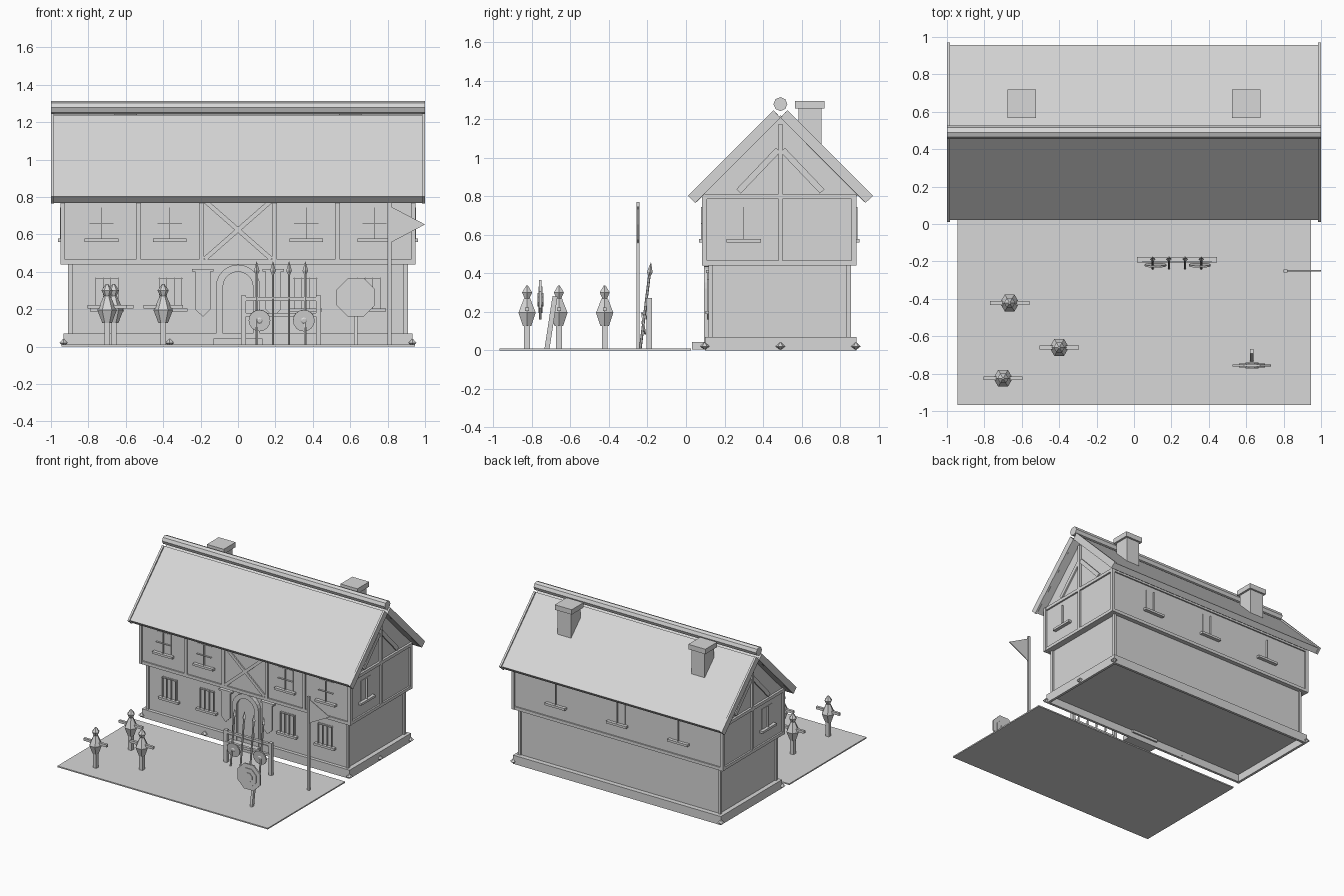
import bpy, bmesh, math
from mathutils import Matrix, Vector

if "Cube" in bpy.data.objects:
    bpy.data.objects.remove(bpy.data.objects["Cube"])

grey = bpy.data.materials.new("plain_grey")
grey.use_nodes = True
grey.diffuse_color = (0.68, 0.68, 0.68, 1)
grey.node_tree.nodes["Principled BSDF"].inputs["Base Color"].default_value = (0.68, 0.68, 0.68, 1)

meshes = {}     # one bmesh per named part
RIDGE = 0.49    # y of the roof ridge
I = Matrix.Identity(4)
T = Matrix.Translation


def part(name):
    return meshes.setdefault(name, bmesh.new())


def box(name, x0, x1, y0, y1, z0, z1, m=I):
    size = Matrix.Diagonal((x1 - x0, y1 - y0, z1 - z0, 1))
    mid = T(((x0 + x1) / 2, (y0 + y1) / 2, (z0 + z1) / 2))
    bmesh.ops.create_cube(part(name), size=1, matrix=m @ mid @ size)


def frame(p, q, side):
    """Matrix at p whose z axis points to q and whose x axis is side."""
    z = (Vector(q) - Vector(p)).normalized()
    x = Vector(side)
    m = Matrix((x, z.cross(x), z)).transposed().to_4x4()
    return T(p) @ m, (Vector(q) - Vector(p)).length


def bar(name, p, q, side, w, d):
    m, length = frame(p, q, side)
    box(name, -w / 2, w / 2, -d / 2, d / 2, 0, length, m)


def lathe(name, profile, sides, m=I):
    """Stack of cone sections through (radius, height) points."""
    for (r0, z0), (r1, z1) in zip(profile, profile[1:]):
        bmesh.ops.create_cone(part(name), cap_ends=True, segments=sides, radius1=r0, radius2=r1,
                              depth=z1 - z0, matrix=m @ T((0, 0, (z0 + z1) / 2)))


def prism(name, points, axis, lo, hi):
    """Extrude a 2D outline along x (points are y, z) or y (points are x, z)."""
    bm = part(name)
    place = (lambda a, b, t: (t, a, b)) if axis == "x" else (lambda a, b, t: (a, t, b))
    face = bm.faces.new([bm.verts.new(place(a, b, lo)) for a, b in points])
    ext = bmesh.ops.extrude_face_region(bm, geom=[face], use_keep_orig=True)
    move = Vector(place(0, 0, hi - lo))
    bmesh.ops.translate(bm, vec=move, verts=[v for v in ext["geom"] if isinstance(v, bmesh.types.BMVert)])


def window(name, x, y, z, angle, upright, cross):
    """Pane, thin glazing fins and sill; local -y points out of the wall."""
    m = T((x, y, z)) @ Matrix.Rotation(angle, 4, "Z")
    w, h, t = 0.065, 0.165, 0.0015
    box(name + "_pane", -w, w, -0.003, 0.01, 0, h, m)
    for u in upright:
        box(name + "_fins", u - t, u + t, -0.018, 0.01, 0, h, m)
    for v in cross:
        box(name + "_fins", -w, w, -0.018, 0.01, v - t, v + t, m)
    box(name + "_sill", -0.09, 0.09, -0.028, 0.01, -0.018, 0, m)


# Ground, step, hollow plinth and corner stones
box("yard", -0.945, 0.945, -0.968, 0.025, 0, 0.01)
box("door_step", -0.13, 0.13, 0.03, 0.11, 0.005, 0.042)
for y in (0.099, 0.866):
    box("plinth", -0.933, 0.933, y, y + 0.02, 0, 0.07)
for x in (-0.933, 0.913):
    box("plinth", x, x + 0.02, 0.119, 0.866, 0, 0.07)
box("plinth_floor", -0.92, 0.92, 0.11, 0.875, 0.06, 0.069)
stones = [(x, y) for x in (-0.933, 0.933) for y in (0.097, 0.882)] + [(-0.365, 0.097), (0.933, RIDGE)]
for x, y in stones:
    lathe("plinth_stones", [(0.004, 0.004), (0.025, 0.02), (0.004, 0.04)], 6, T((x, y, 0)))

# Storeys
box("lower_walls", -0.895, 0.895, 0.128, 0.845, 0.062, 0.45)
box("upper_walls", -0.935, 0.935, 0.096, 0.872, 0.442, 0.81)
prism("gable_walls", [(0.09, 0.8), (0.89, 0.8), (0.89, 0.82), (RIDGE, 1.22), (0.09, 0.82)], "x", -0.93, 0.93)

# Timber frame
for s in (-1, 1):
    for y in (0.128, 0.845):
        box("lower_posts", s * 0.897 - 0.011, s * 0.897 + 0.011, y - 0.011, y + 0.011, 0.07, 0.442)
    for y in (0.097, 0.871):
        box("upper_posts", s * 0.937 - 0.013, s * 0.937 + 0.013, y - 0.013, y + 0.013, 0.44, 0.81)
    for z in (0.44, 0.785):
        box("gable_rails", s * 0.937 - 0.011, s * 0.937 + 0.011, 0.095, 0.875, z, z + 0.025)
    box("gable_posts", s * 0.937 - 0.011, s * 0.937 + 0.011, RIDGE - 0.011, RIDGE + 0.011, 0.44, 1.175)
    for t in (-1, 1):
        bar("gable_braces", (s * 0.932, RIDGE + t * 0.217, 0.825), (s * 0.932, RIDGE + t * 0.012, 1.04),
            (1, 0, 0), 0.02, 0.032)
    for x in (0.195, 0.532):
        box("front_posts", s * x - 0.013, s * x + 0.013, 0.084, 0.104, 0.465, 0.785)
    bar("front_cross_braces", (-s * 0.178, 0.094, 0.468), (s * 0.178, 0.094, 0.78), (0, 1, 0), 0.016, 0.024)
for z in (0.44, 0.785):
    for y in (0.096, 0.872):
        box("long_rails", -0.94, 0.94, y - 0.011, y + 0.011, z, z + 0.025)

# Roof slopes, barge boards, ridge pole and chimneys
slope = [(0.022, 0.802), (0.054, 0.769), (RIDGE, 1.207), (0.463, 1.238)]
board = [(0.01, 0.802), (0.048, 0.765), (RIDGE, 1.207), (0.454, 1.246)]
for flip in (False, True):
    turn = lambda pts: [(2 * RIDGE - y, z) for y, z in pts] if flip else pts
    prism("roof_slopes", turn(slope), "x", -0.985, 0.985)
    for lo in (-1.0, 0.984):
        prism("barge_boards", turn(board), "x", lo, lo + 0.016)
m, length = frame((-1, RIDGE, 1.278), (1, RIDGE, 1.278), (0, 1, 0))
lathe("ridge_pole", [(0.036, 0), (0.036, length)], 8, m)
for x in (-0.6, 0.6):
    box("chimney_shafts", x - 0.06, x + 0.06, 0.583, 0.703, 1.0, 1.255)
    box("chimney_caps", x - 0.076, x + 0.076, 0.566, 0.718, 1.255, 1.295)

# Windows
for x in (-0.73, -0.365, 0.365, 0.73):
    window("front_upper_window", x, 0.096, 0.578, 0, [0], [0.08])
for x in (-0.7, -0.36, 0.36, 0.7):
    window("front_lower_window", x, 0.128, 0.205, 0, [-0.06, -0.02, 0.02, 0.06], [0.16])
for x in (-0.55, 0, 0.55):
    window("back_window", x, 0.872, 0.578, math.pi, [0], [])
for s in (-1, 1):
    window("gable_window", s * 0.935, 0.3, 0.578, s * math.pi / 2, [0], [])


# Arched door
def arch(r):
    return [(r * math.cos(i * math.pi / 12), 0.32 + r * math.sin(i * math.pi / 12)) for i in range(13)]


outer, inner = arch(0.118), arch(0.08)
prism("door", [(0.08, 0.04)] + inner + [(-0.08, 0.04)], "y", 0.112, 0.132)
for i in range(12):
    prism("door_arch", [outer[i], outer[i + 1], inner[i + 1], inner[i]], "y", 0.094, 0.132)
for s in (-1, 1):
    x = s * 0.099
    box("door_jambs", x - 0.019, x + 0.019, 0.094, 0.132, 0.04, 0.32)

    # Hanging banners
    x = s * 0.188
    prism("banners", [(x - 0.042, 0.41), (x - 0.042, 0.2), (x, 0.16), (x + 0.042, 0.2), (x + 0.042, 0.41)],
          "y", 0.108, 0.116)
    box("banner_rods", x - 0.058, x + 0.058, 0.104, 0.13, 0.402, 0.416)

# Training dummies
for x, y in ((-0.665, -0.422), (-0.4, -0.66), (-0.7, -0.825)):
    m = T((x, y, 0)) @ Matrix.Rotation(math.pi / 2, 4, "Z")
    box("dummy_posts", x - 0.015, x + 0.015, y - 0.015, y + 0.015, 0, 0.14)
    lathe("dummy_bodies", [(0.025, 0.125), (0.052, 0.195), (0.018, 0.27)], 6, m)
    lathe("dummy_heads", [(0.014, 0.268), (0.03, 0.3), (0.006, 0.335)], 6, m)
    box("dummy_arms", x - 0.105, x + 0.105, y - 0.01, y + 0.01, 0.203, 0.223)

# Weapon rack with spears and shields
for x in (0.029, 0.431):
    box("rack_posts", x - 0.014, x + 0.014, -0.205, -0.177, 0, 0.272)
for z, y in ((0.244, -0.191), (0.16, -0.196)):
    box("rack_rails", 0.029, 0.431, y - 0.011, y + 0.011, z, z + 0.02)
for x in (0.1, 0.187, 0.273, 0.36):
    m, length = frame((x, -0.237, 0.01), (x, -0.182, 0.455), (1, 0, 0))
    lathe("spear_shafts", [(0.007, 0), (0.007, length - 0.06)], 6, m)
    lathe("spear_tips", [(0.006, length - 0.07), (0.015, length - 0.05), (0.001, length)], 4, m)
for x in (0.115, 0.352):
    m, length = frame((x, -0.216, 0.14), (x, -0.236, 0.137), (1, 0, 0))
    lathe("shields", [(0.058, 0), (0.058, 0.009)], 16, m)
    lathe("shield_bosses", [(0.018, 0.009), (0.01, 0.014)], 8, m)

# Flag
box("flag_pole", 0.8, 0.82, -0.258, -0.242, 0, 0.77)
prism("pennant", [(0.815, 0.75), (0.815, 0.555), (1.0, 0.653)], "y", -0.253, -0.247)

# Archery target, stepped on both sides
m, length = frame((0.63, -0.756, 0.263), (0.63, -0.78, 0.263), (1, 0, 0))
m = m @ Matrix.Rotation(math.pi / 8, 4, "Z")
for r, half in ((0.111, 0.006), (0.075, 0.011), (0.038, 0.016)):
    lathe("target_rings", [(r, -half), (r, half)], 8, m)
bar("target_prop", (0.63, -0.722, 0.005), (0.63, -0.68, 0.28), (1, 0, 0), 0.02, 0.026)

# Turn every part into an object
for name, bm in meshes.items():
    bmesh.ops.recalc_face_normals(bm, faces=bm.faces)
    mesh = bpy.data.meshes.new(name)
    bm.to_mesh(mesh)
    bm.free()
    mesh.materials.append(grey)
    bpy.context.scene.collection.objects.link(bpy.data.objects.new(name, mesh))
